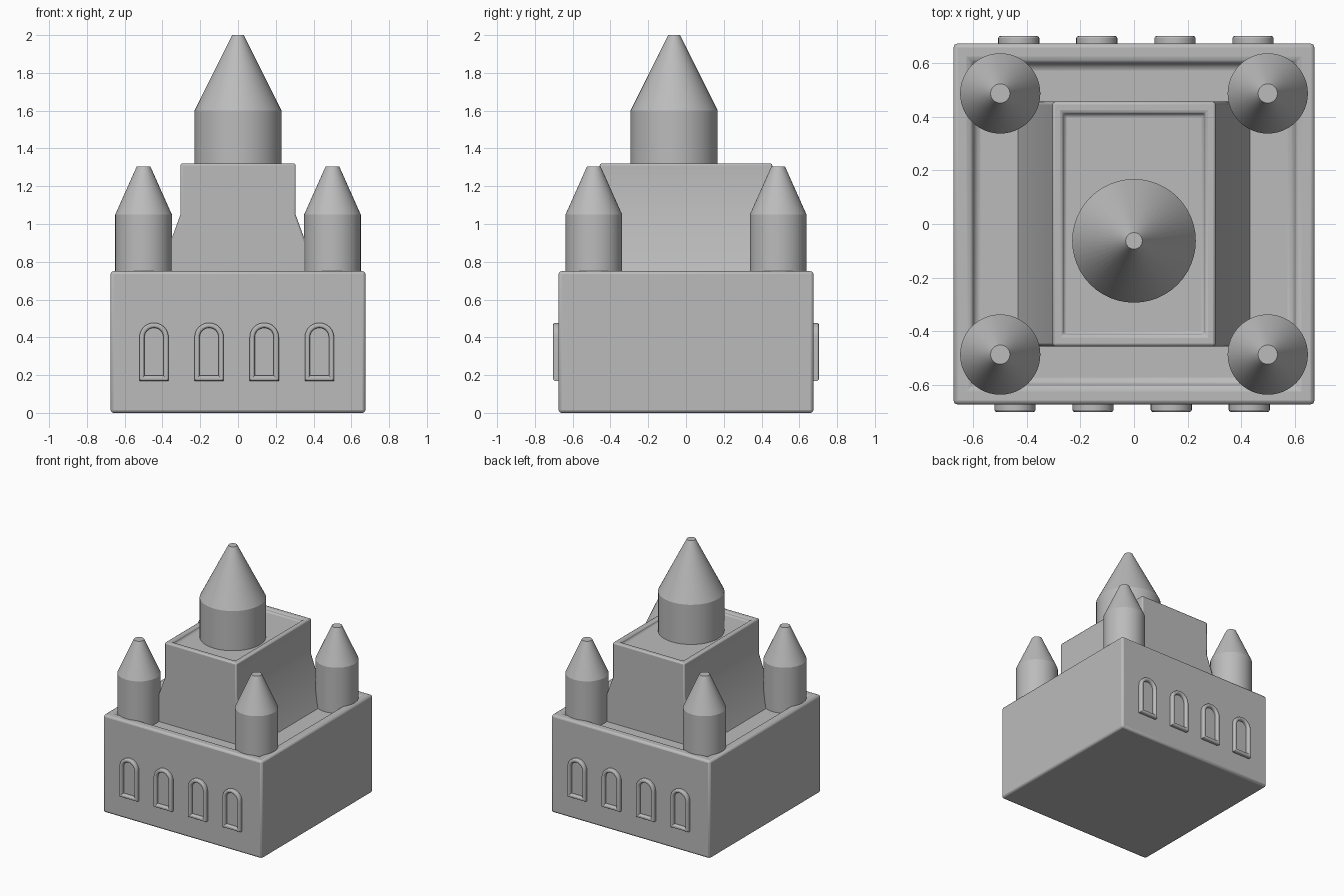
import bpy, bmesh, math
from mathutils import Vector

cube = bpy.data.objects.get("Cube")
if cube:
    bpy.data.objects.remove(cube, do_unlink=True)

stone = bpy.data.materials.new("grey_stone")
stone.use_nodes = True
GREY = (0.5, 0.5, 0.5, 1)
stone.diffuse_color = GREY
stone.node_tree.nodes["Principled BSDF"].inputs["Base Color"].default_value = GREY


def finish(bm, name, bevel=0):
    """Turn a bmesh into a shaded object, optionally with rounded edges."""
    bmesh.ops.recalc_face_normals(bm, faces=bm.faces)
    mesh = bpy.data.meshes.new(name)
    bm.to_mesh(mesh)
    bm.free()
    obj = bpy.data.objects.new(name, mesh)
    bpy.context.collection.objects.link(obj)
    mesh.materials.append(stone)
    if bevel:
        mod = obj.modifiers.new("rounded_edges", 'BEVEL')
        mod.width, mod.segments = bevel, 2
        mod.limit_method, mod.angle_limit = 'ANGLE', math.radians(40)
    bpy.ops.object.select_all(action='DESELECT')
    obj.select_set(True)
    bpy.context.view_layer.objects.active = obj
    bpy.ops.object.shade_smooth_by_angle(angle=math.radians(22))
    return obj


def loft(bm, rings, cap_start=True, cap_end=True):
    """Skin a list of closed rings of points."""
    loops = [[bm.verts.new(p) for p in ring] for ring in rings]
    for a, b in zip(loops, loops[1:]):
        for i in range(len(a)):
            j = (i + 1) % len(a)
            bm.faces.new((a[i], a[j], b[j], b[i]))
    if cap_start:
        bm.faces.new(loops[0][::-1])
    if cap_end:
        bm.faces.new(loops[-1])


def rect(hx, hy, z):
    return [(-hx, -hy, z), (hx, -hy, z), (hx, hy, z), (-hx, hy, z)]


def circle(x, y, r, z, sides=48):
    step = math.tau / sides
    return [(x + r * math.cos(i * step), y + r * math.sin(i * step), z)
            for i in range(sides)]


# Square base with a raised rim around a sunken courtyard
W = 0.675
COURT = 0.7
bm = bmesh.new()
loft(bm, [rect(W, W, 0), rect(W, W, 0.75), rect(0.61, 0.61, 0.75),
          rect(0.59, 0.59, COURT)])
finish(bm, "castle_base", 0.016)

# Keep with flared sides and a sunken roof
D = 0.457
bm = bmesh.new()
loft(bm, [rect(0.44, D, COURT - 0.02), rect(0.305, D, 1.05), rect(0.305, D, 1.32),
          rect(0.267, 0.415, 1.32), rect(0.262, 0.41, 1.295)])
finish(bm, "keep", 0.01)


# Round towers with blunt cone roofs
def tower(name, x, y, r, foot, eave, top, tip):
    bm = bmesh.new()
    loft(bm, [circle(x, y, r, foot), circle(x, y, r, eave), circle(x, y, tip, top)])
    finish(bm, name)


tower("main_tower", 0, -0.063, 0.231, 1.28, 1.6, 2.0, 0.031)
for side, sx in (("left", 1), ("right", -1)):
    for end, sy in (("front", -1), ("back", 1)):
        tower(f"{end}_{side}_tower", sx * 0.5, sy * 0.488, 0.15,
              COURT - 0.02, 1.05, 1.305, 0.036)


# Arched window frames, given as inset from the outer outline and projection
def arch(inset, out, x, sy):
    r, spring, sill = 0.077 - inset, 0.4, 0.17 + inset
    pts = [(r, sill)]
    pts += [(r * math.cos(i * math.pi / 16), spring + r * math.sin(i * math.pi / 16))
            for i in range(17)]
    pts.append((-r, sill))
    return [Vector((x + px, sy * (W + out), z)) for px, z in pts]


FRAME = ((0, -0.01), (0, 0.02), (0.003, 0.025), (0.008, 0.028),
         (0.018, 0.028), (0.023, 0.025), (0.027, 0.018), (0.027, 0.004))
for end, sy, shift in (("front", -1, -0.007), ("back", 1, 0.007)):
    for n in range(4):
        x = shift + (n - 1.5) * 0.292
        bm = bmesh.new()
        loft(bm, [arch(i, o, x, sy) for i, o in FRAME])
        finish(bm, f"{end}_window_{n + 1}")
